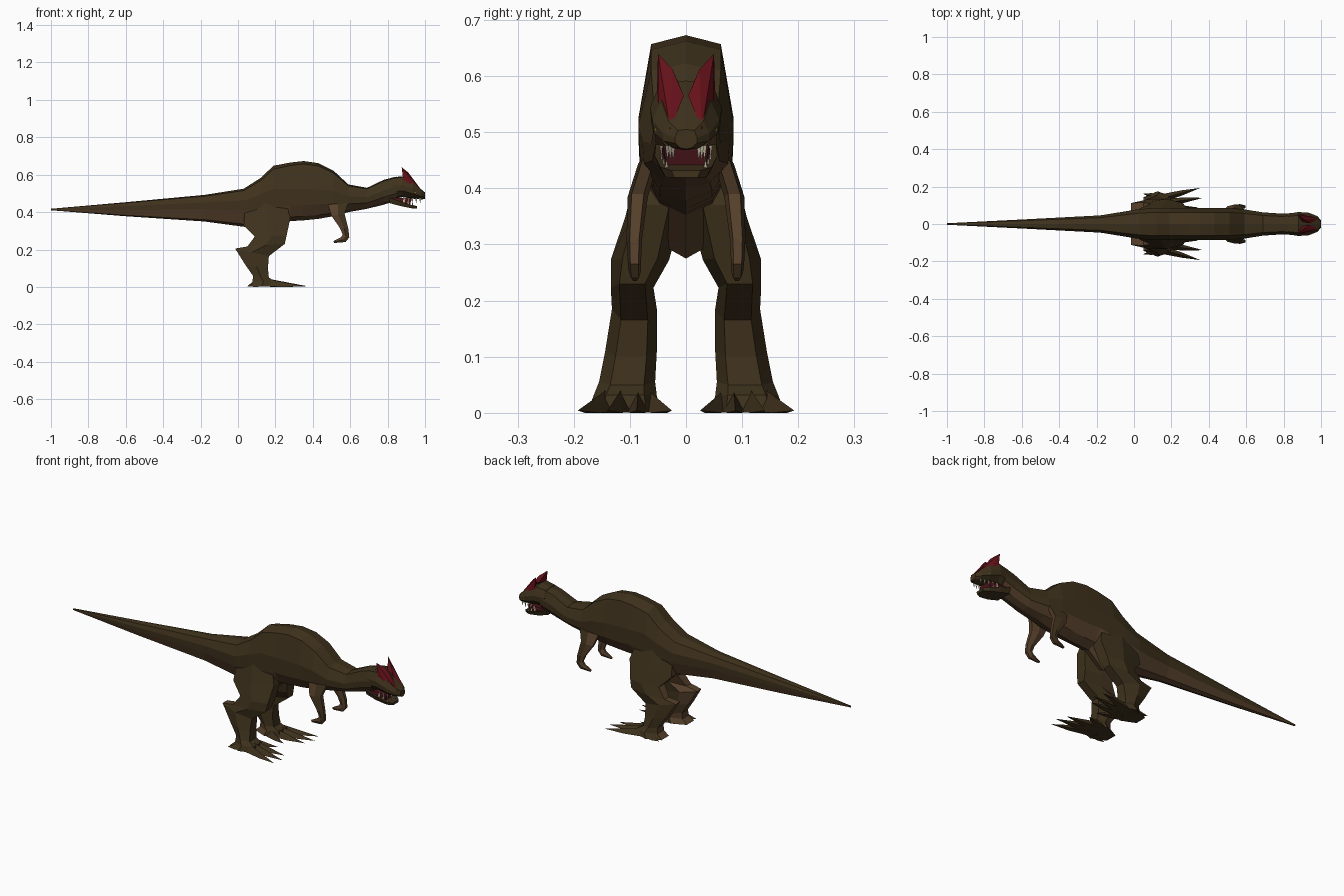
import bpy, bmesh
from mathutils import Vector

if "Cube" in bpy.data.objects:
    bpy.data.objects.remove(bpy.data.objects["Cube"])


def material(name, rgb):
    m = bpy.data.materials.new(name)
    m.diffuse_color = (*rgb, 1)
    m.use_nodes = True
    m.node_tree.nodes["Principled BSDF"].inputs["Base Color"].default_value = m.diffuse_color
    return m


HIDE = material("hide", (0.05, 0.032, 0.012))
BELLY = material("belly", (0.095, 0.052, 0.024))
RED = material("crest_red", (0.13, 0.006, 0.01))
MOUTH = material("mouth_red", (0.07, 0.008, 0.01))
BONE = material("bone", (0.5, 0.45, 0.33))
EYE = material("eye_yellow", (0.55, 0.5, 0.04))


def finish(name, bm, mats, mirror):
    bmesh.ops.recalc_face_normals(bm, faces=bm.faces[:])
    me = bpy.data.meshes.new(name)
    bm.to_mesh(me)
    bm.free()
    for m in mats:
        me.materials.append(m)
    ob = bpy.data.objects.new(name, me)
    bpy.context.collection.objects.link(ob)
    if mirror:
        mod = ob.modifiers.new("mirror", "MIRROR")
        mod.use_axis = (False, True, False)
    return ob


def loft(name, rings, mats, second=(), mirror=False):
    """Skin closed rings; columns listed in second use the second material."""
    bm = bmesh.new()
    vs = [[bm.verts.new(p) for p in r] for r in rings]
    n = len(vs[0])
    for a, b in zip(vs, vs[1:]):
        for i in range(n):
            j = (i + 1) % n
            f = bm.faces.new((a[i], a[j], b[j], b[i]))
            f.material_index = 1 if i in second else 0
    bm.faces.new(vs[0])
    bm.faces.new(vs[-1])
    return finish(name, bm, mats, mirror)


def hull(name, groups, mat, mirror=True):
    """One convex piece per group of points."""
    bm = bmesh.new()
    for pts in groups:
        vs = [bm.verts.new(p) for p in pts]
        res = bmesh.ops.convex_hull(bm, input=vs)
        junk = {v for v in res["geom_interior"] if isinstance(v, bmesh.types.BMVert)}
        bmesh.ops.delete(bm, geom=list(junk), context="VERTS")
    return finish(name, bm, [mat], mirror)


def body_ring(x, top, bot, w, side):
    h = top - bot
    half = [(0, 1), (.73, .95), (1, side + .27), (.96, side), (.55, .07), (0, 0)]
    full = half + [(-y, z) for y, z in half[-2:0:-1]]
    return [(x, y * w, bot + z * h) for y, z in full]


# Body, tail and neck: x, top, bottom, half width, colour line height
body = [(-1, .418, .410, .004, .45), (-.6, .453, .378, .024, .45),
        (-.18, .492, .350, .046, .45), (.03, .525, .322, .08, .42),
        (.12, .582, .30, .085, .42), (.19, .648, .275, .085, .4),
        (.28, .665, .352, .085, .28), (.35, .673, .356, .085, .26),
        (.43, .662, .364, .085, .26), (.51, .622, .378, .085, .28),
        (.59, .548, .400, .078, .3), (.69, .530, .418, .062, .28),
        (.78, .573, .440, .056, .3), (.85, .590, .462, .058, .3)]
loft("body", [body_ring(*r) for r in body], [HIDE, BELLY], (3, 4, 5, 6))

# Skull with upper jaw
skull = [(.82, .585, .468, .055, .35), (.88, .592, .480, .064, .3),
         (.935, .560, .472, .060, .3), (.98, .522, .468, .042, .3),
         (1.0, .505, .470, .02, .3)]
loft("skull", [body_ring(*r) for r in skull], [HIDE])

# Lower jaw and mouth lining
jaw = [(.81, .478, .448, .054), (.87, .458, .432, .056),
       (.93, .438, .420, .046), (.958, .432, .419, .026)]
loft("lower_jaw", [[(x, -w, t), (x, w, t), (x, w * .8, b), (x, -w * .8, b)]
                   for x, t, b, w in jaw], [HIDE])
hull("mouth_lining", [[(x, s * w, z) for s in (1, -1) for x, w, z in
                       ((.82, .045, .475), (.82, .045, .46), (.93, .04, .476),
                        (.87, .045, .462), (.92, .036, .441))]], MOUTH, False)

# Teeth along both jaws
teeth = []
for i in range(5):
    x, y = .89 + i * .021, .047 - i * .005
    teeth.append([(x - .006, y, .476), (x + .006, y, .476),
                  (x, y - .008, .476), (x, y - .004, .448)])
for i in range(3):
    x, y = .885 + i * .024, .046 - i * .004
    z = .45 - i * .008
    teeth.append([(x - .005, y, z), (x + .005, y, z),
                  (x, y - .007, z), (x, y - .003, z + .02)])
hull("teeth", teeth, BONE)

# Eyes
bm = bmesh.new()
bmesh.ops.create_icosphere(bm, subdivisions=1, radius=.007)
bmesh.ops.translate(bm, verts=bm.verts[:], vec=Vector((.945, .049, .505)))
finish("eyes", bm, [EYE], True)

# Twin red crests
hull("crests", [[(.99, .028, .505), (.94, .05, .515), (.885, .052, .56),
                 (.875, .05, .64), (.91, .024, .612), (.94, .004, .565),
                 (.90, .012, .585)]], RED)


def leg_ring(f, b, y0, y1):
    m = ((f[0] + b[0]) / 2, (f[1] + b[1]) / 2)
    d = y1 - y0
    return [(f[0], y0 + .2 * d, f[1]), (f[0], y0 + .8 * d, f[1]),
            (m[0], y1, m[1]), (b[0], y0 + .75 * d, b[1]),
            (b[0], y0 + .25 * d, b[1]), (m[0], y0, m[1])]


# Legs: front point, back point, inner and outer y
legs = [((.25, .47), (.04, .45), .0, .08), ((.28, .37), (.03, .33), .01, .108),
        ((.26, .275), (.09, .27), .03, .134), ((.25, .23), (.05, .216), .058, .134),
        ((.165, .165), (-.015, .205), .052, .132),
        ((.16, .10), (.038, .12), .052, .144), ((.165, .05), (.08, .06), .055, .155),
        ((.195, .032), (.078, .028), .052, .165), ((.20, .003), (.05, .003), .045, .175)]
loft("legs", [leg_ring(*r) for r in legs], [HIDE, BELLY], (3, 4), True)

# Toes: base x, base y, tip x, tip y
toes = []
for bx, by, tx, ty in ((.16, .14, .355, .193), (.17, .115, .37, .14),
                       (.16, .085, .345, .088), (.14, .07, .26, .025),
                       (.13, .14, .05, .162)):
    mx, my = (bx + tx) / 2, (by + ty) / 2
    toes.append([(bx, by - .022, .002), (bx, by + .022, .002), (bx, by, .042),
                 (mx, my - .014, 0), (mx, my + .014, 0), (mx, my, .02),
                 (tx, ty, .004)])
hull("toes", toes, HIDE)

# Arms: front point, back point, inner and outer y
arms = [((.59, .45), (.48, .44), .05, .085), ((.57, .39), (.50, .38), .068, .104),
        ((.59, .31), (.545, .315), .078, .106), ((.595, .265), (.56, .28), .08, .104),
        ((.575, .24), (.55, .265), .08, .102), ((.515, .235), (.51, .245), .086, .096)]
loft("arms", [leg_ring(*r) for r in arms], [BELLY, HIDE], (1,), True)
